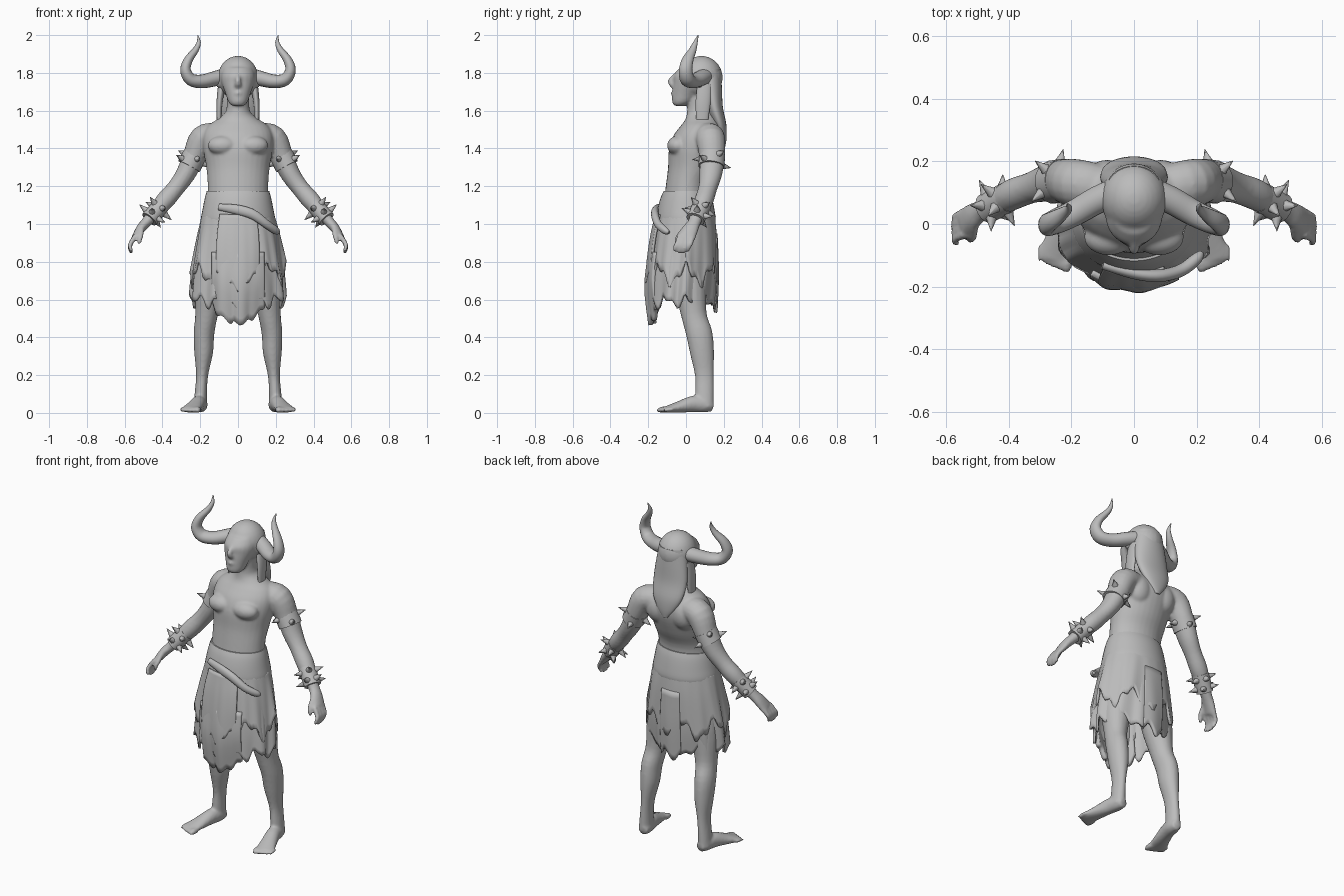
import bpy, bmesh
from math import sin, cos, pi, radians
from mathutils import Vector, Matrix

cube = bpy.data.objects.get("Cube")
if cube:
    bpy.data.objects.remove(cube, do_unlink=True)

GREY = (0.5, 0.5, 0.5, 1)
clay = bpy.data.materials.new("clay grey")
clay.use_nodes = True
clay.diffuse_color = GREY
clay.node_tree.nodes["Principled BSDF"].inputs["Base Color"].default_value = GREY
X, Y, Z = Vector((1, 0, 0)), Vector((0, 1, 0)), Vector((0, 0, 1))


def finish(bm, name, angle=50):
    bmesh.ops.recalc_face_normals(bm, faces=bm.faces)
    mesh = bpy.data.meshes.new(name)
    bm.to_mesh(mesh)
    bm.free()
    mesh.materials.append(clay)
    mesh.shade_smooth()
    mesh.set_sharp_from_angle(angle=radians(angle))
    obj = bpy.data.objects.new(name, mesh)
    bpy.context.collection.objects.link(obj)
    return obj


def spline(points, steps=4):
    """Smooth curve through points holding position and radii."""
    out, last = [], len(points) - 1
    for i in range(last):
        a, b, c, d = (points[max(0, min(last, i + k))] for k in (-1, 0, 1, 2))
        for s in range(steps):
            t = s / steps
            out.append([0.5 * (2 * q + (r - p) * t + (2 * p - 5 * q + 4 * r - w) * t * t
                               + (3 * q - p - 3 * r + w) * t ** 3)
                        for p, q, r, w in zip(a, b, c, d)])
    return out + [list(points[-1])]


def tube(bm, points, side=1, ref=Y, flat=False, sides=18):
    """Closed loft through (x, y, z, radius, radius) rings."""
    rows = spline(points)
    centres = [Vector(r[:3]) for r in rows]
    rings = []
    for i, row in enumerate(rows):
        t = Z if flat else (centres[min(i + 1, len(rows) - 1)] - centres[max(i - 1, 0)]).normalized()
        u = ref.cross(t).normalized()
        v = t.cross(u)
        ring = []
        for k in range(sides):
            a = 2 * pi * k / sides
            p = centres[i] + u * cos(a) * max(row[3], .002) + v * sin(a) * max(row[4], .002)
            ring.append(bm.verts.new((p.x * side, p.y, p.z)))
        rings.append(ring)
    for lo, hi in zip(rings, rings[1:]):
        for k in range(sides):
            n = (k + 1) % sides
            bm.faces.new((lo[k], lo[n], hi[n], hi[k]))
    bm.faces.new(rings[0])
    bm.faces.new(rings[-1])


def ball(bm, centre, size):
    bmesh.ops.create_uvsphere(bm, u_segments=24, v_segments=16, radius=1,
                              matrix=Matrix.Translation(centre) @ Matrix.Diagonal((*size, 1)))


def cloth(name, rows, hem, start=0, end=2 * pi, folds=0, depth=.04, thick=.014):
    """Draped sheet from (z, rx, ry, y) rows; hem(angle) gives the lower edge."""
    bm = bmesh.new()
    rows = spline(rows)
    closed = end - start > 6.28
    n = 96 if closed else 28
    top, low = rows[0][0], rows[-1][0]
    grid = []
    for z, rx, ry, y in rows:
        t = (top - z) / (top - low)
        line = []
        for k in range(n if closed else n + 1):
            a = start + (end - start) * k / n
            f = 1 + depth * t * (sin(folds * a) + .5 * sin((folds + 4) * a + 1))
            line.append(bm.verts.new((rx * f * cos(a), y + ry * f * sin(a), top + (hem(a) - top) * t)))
        grid.append(line)
    for up, dn in zip(grid, grid[1:]):
        for k in range(n):
            j = (k + 1) % len(up)
            bm.faces.new((up[k], up[j], dn[j], dn[k]))
    obj = finish(bm, name)
    mod = obj.modifiers.new("thickness", "SOLIDIFY")
    mod.thickness = thick
    mod.offset = 0


def spiked_band(name, a, b, radius, spikes, length, side):
    """Cuff between two points with rows of thorns."""
    a, b = Vector(a), Vector(b)
    bm = bmesh.new()
    tube(bm, [(*a.lerp(b, t), radius, radius * 1.08) for t in (0, .5, 1)], side)
    axis = (b - a).normalized()
    u = Y.cross(axis).normalized()
    v = axis.cross(u)
    for k in range(spikes):
        ang = 2 * pi * k / spikes
        out = u * cos(ang) + v * sin(ang)
        p = a.lerp(b, .25 + .5 * (k % 2)) + out * (radius + length * .4)
        p.x *= side
        out.x *= side
        bmesh.ops.create_cone(bm, segments=8, radius1=length * .38, radius2=.001, depth=length, cap_ends=True,
                              matrix=Matrix.Translation(p) @ out.to_track_quat("Z", "Y").to_matrix().to_4x4())
    finish(bm, name)


# Body: torso, head and limbs fused into one skin
body = bmesh.new()
tube(body, [(0, 0, .85, .17, .13), (0, 0, 1.05, .165, .125), (0, .008, 1.2, .16, .115),
            (0, .035, 1.3, .168, .13), (0, .055, 1.4, .185, .145), (0, .07, 1.47, .185, .135),
            (0, .08, 1.52, .16, .108), (0, .085, 1.555, .11, .088), (0, .082, 1.6, .063, .076),
            (0, .08, 1.7, .06, .072)], flat=True, sides=32)
ball(body, (0, .082, 1.775), (.107, .112, .115))
tube(body, [(0, -.035, 1.625, .03, .025), (0, -.02, 1.645, .05, .053), (0, -.003, 1.69, .066, .07),
            (0, .022, 1.75, .088, .09), (0, .035, 1.79, .09, .1), (0, .06, 1.83, .08, .09)], flat=True, sides=24)
tube(body, [(0, -.06, 1.785, .012, .012), (0, -.082, 1.755, .016, .016), (0, -.07, 1.73, .02, .012)])
tube(body, [(-.03, -.058, 1.69, .004, .005), (0, -.072, 1.692, .009, .009), (.03, -.058, 1.69, .004, .005)])

arm = [(.11, .115, 1.47, .065, .075), (.185, .13, 1.45, .073, .078), (.235, .138, 1.35, .06, .068),
       (.28, .13, 1.26, .052, .06), (.33, .115, 1.19, .047, .05), (.39, .093, 1.12, .049, .05),
       (.45, .06, 1.05, .034, .04), (.485, .045, 1.01, .028, .034), (.515, .025, .975, .025, .042),
       (.545, .005, .93, .018, .046)]
leg = [(.11, 0, .95, .09, .1), (.145, .02, .7, .083, .09), (.167, .042, .52, .06, .068),
       (.18, .07, .42, .055, .07), (.182, .085, .32, .05, .064), (.19, .097, .2, .032, .05),
       (.197, .098, .1, .033, .05), (.2, .1, .03, .037, .048)]
foot = [(.193, .142, .032, .025, .026), (.198, .1, .042, .038, .04), (.21, .04, .047, .04, .044),
        (.23, -.03, .033, .046, .032), (.247, -.085, .022, .053, .021), (.255, -.115, .017, .05, .015)]
for s in (1, -1):
    tube(body, arm, s)
    tube(body, leg, s)
    tube(body, foot, s, ref=Z)
    ball(body, (.08 * s, -.042, 1.415), (.08, .058, .052))    # chest muscle
    ball(body, (.085 * s, .14, 1.43), (.075, .065, .09))      # shoulder blade
    ball(body, (.105 * s, .07, 1.755), (.014, .025, .035))    # ear
    for k in range(4):                                        # fingers
        y = .038 - k * .024
        drop = .01 * abs(k - 1.4)
        tube(body, [(.54, y, .94, .014, .013), (.567, y - .012, .9, .013, .013),
                    (.572, y - .022, .865 + drop, .012, .012), (.562, y - .03, .84 + drop, .009, .009)], s, sides=10)
    tube(body, [(.51, -.005, .975, .016, .016), (.515, -.04, .935, .014, .014),
                (.525, -.055, .895, .01, .01)], s, sides=10)   # thumb
    for k in range(5):                                        # toes
        r = .018 - .002 * k
        x, y = .212 + .021 * k, -.135 + .008 * k
        tube(body, [(x, y + .035, .018, r, r), (x + .003, y, .016, r, r * .9), (x + .005, y - .018, .011, r * .6, r * .5)],
             s, ref=Z, sides=10)
skin = finish(body, "body")
fuse = skin.modifiers.new("fuse", "REMESH")
fuse.mode = "VOXEL"
fuse.voxel_size = .008
fuse.use_smooth_shade = True
soften = skin.modifiers.new("soften", "SMOOTH")
soften.iterations = 5

# Horns, cuffs and arm bands on both sides
for s, label in ((1, "left"), (-1, "right")):
    bm = bmesh.new()
    tube(bm, [(.06, .1, 1.785, .042, .046), (.12, .075, 1.77, .04, .044), (.19, .035, 1.755, .036, .042),
              (.25, .008, 1.765, .033, .04), (.278, -.002, 1.815, .028, .036), (.262, .01, 1.87, .023, .03),
              (.225, .035, 1.92, .017, .02), (.208, .05, 1.96, .011, .012), (.213, .065, 2.0, .002, .002)],
         s, ref=Y)
    finish(bm, label + "_horn")
    spiked_band(label + "_arm_band", (.228, .139, 1.365), (.26, .134, 1.305), .064, 5, .05, s)
    spiked_band(label + "_wrist_cuff", (.405, .085, 1.1), (.47, .05, 1.025), .046, 10, .05, s)

# Hair falling down the back
bm = bmesh.new()
tube(bm, [(0, .12, 1.82, .085, .065), (0, .135, 1.72, .1, .055), (0, .15, 1.62, .108, .045),
          (0, .178, 1.53, .095, .035), (0, .195, 1.46, .055, .02), (0, .198, 1.41, .015, .01)], flat=True, sides=28)
for s in (1, -1):
    tube(bm, [(.085, .1, 1.74, .02, .04), (.098, .09, 1.64, .016, .04), (.1, .085, 1.53, .012, .03)], s)
finish(bm, "hair")

# Layered ragged skirt
cloth("long_skirt", [(1.06, .18, .14, 0), (.9, .208, .155, -.005), (.74, .232, .168, -.015), (.6, .242, .165, -.025)],
      lambda a: .59 + .025 * sin(9 * a) + .018 * sin(17 * a), folds=11)
cloth("short_skirt", [(1.05, .185, .145, 0), (.93, .212, .162, -.005), (.75, .245, .178, -.015)],
      lambda a: .73 + .05 * sin(7 * a + 1) + .025 * sin(19 * a), folds=9, depth=.025)
FRONT, BACK = 1.5 * pi, .5 * pi
cloth("lower_flap", [(.85, .22, .178, -.01), (.68, .225, .195, -.01), (.49, .22, .165, -.015)],
      lambda a: .475 + .22 * (a - FRONT) ** 2 + .012 * sin(22 * a), FRONT - .65, FRONT + .65, folds=12, thick=.025)
cloth("front_apron", [(1.05, .19, .158, 0), (.93, .215, .178, -.005), (.8, .225, .192, -.008), (.66, .22, .205, -.005)],
      lambda a: .65 + .2 * abs(a - FRONT) + .01 * sin(25 * a), FRONT - .52, FRONT + .52, folds=8, depth=.012)
cloth("back_flap", [(.95, .21, .165, -.005), (.75, .24, .175, -.01), (.56, .24, .172, -.015)],
      lambda a: .56 + .03 * sin(14 * a), BACK - .25, BACK + .3, folds=9, depth=.02)

# Waist sash with a hanging tail
bm = bmesh.new()
tube(bm, [(0, 0, .98, .185, .145), (0, 0, 1.02, .197, .157), (0, 0, 1.08, .187, .15),
          (0, .002, 1.14, .175, .136), (0, .004, 1.175, .165, .122)], flat=True, sides=40)
finish(bm, "waist_sash")
bm = bmesh.new()
tube(bm, [(-.1, -.13, 1.09, .018, .015), (0, -.158, 1.075, .026, .018), (.08, -.165, 1.05, .026, .02),
          (.15, -.148, 1.0, .022, .02), (.2, -.11, .965, .02, .018), (.215, -.09, .955, .008, .008)])
finish(bm, "sash_tail")
